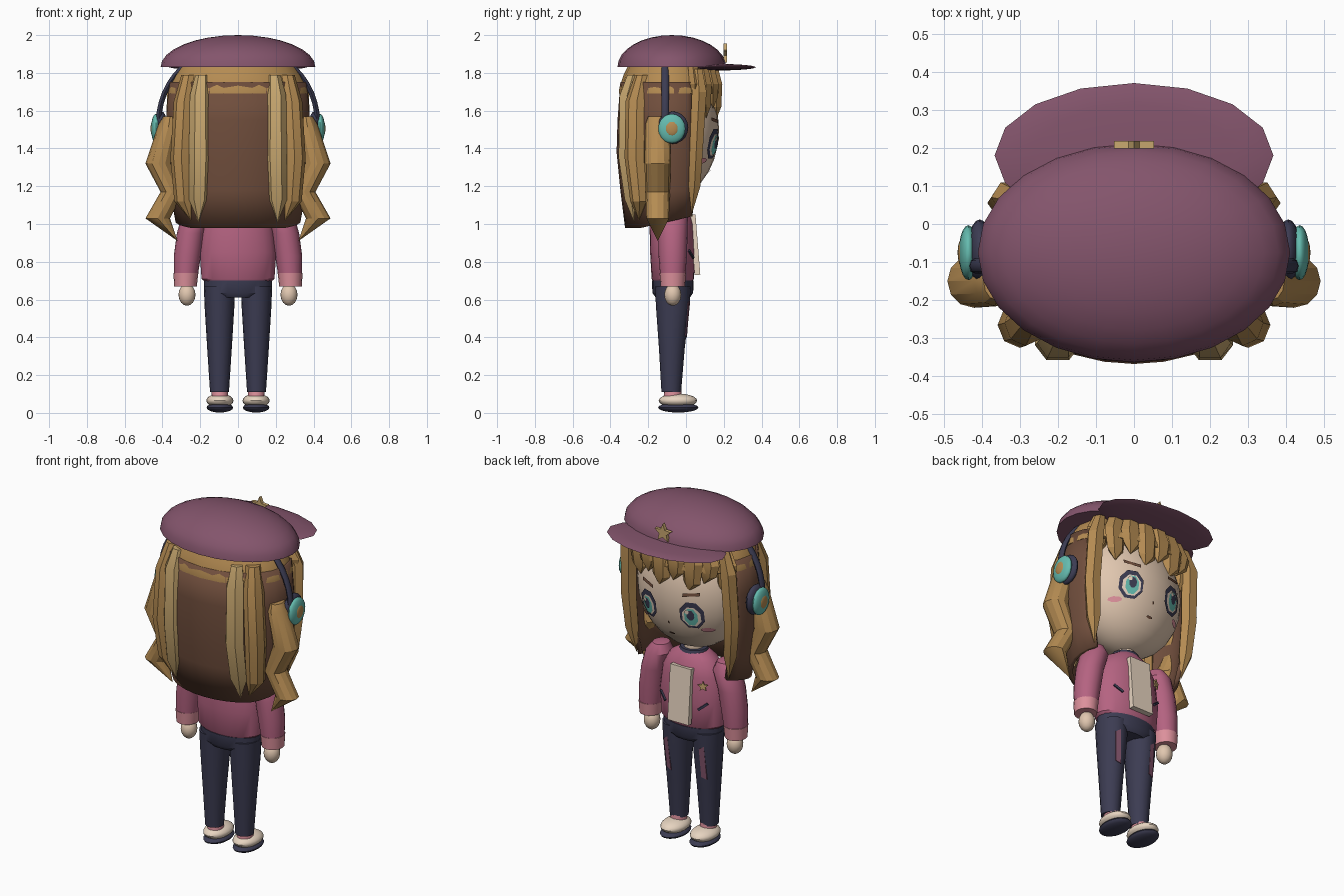
import bpy, bmesh
from math import sin, cos, pi, radians, sqrt

if "Cube" in bpy.data.objects:
    bpy.data.objects.remove(bpy.data.objects["Cube"])


def material(name, r, g, b):
    m = bpy.data.materials.new(name)
    m.use_nodes = True
    m.diffuse_color = (r, g, b, 1)
    m.node_tree.nodes["Principled BSDF"].inputs["Base Color"].default_value = (r, g, b, 1)
    return m


PLUM = material("plum", .23, .09, .15)
HAIR = material("honey hair", .46, .26, .085)
LIGHT = material("light gold", .58, .39, .16)
BROWN = material("brown hair", .16, .075, .045)
PINK = material("jacket pink", .46, .125, .22)
NAVY = material("navy", .045, .045, .085)
SKIN = material("skin", .75, .57, .43)
CREAM = material("cream", .8, .66, .53)
TEAL = material("teal", .13, .5, .43)
ROSE = material("pale rose", .72, .28, .33)


def finish(name, bm, mat, angle=35):
    bmesh.ops.remove_doubles(bm, verts=bm.verts, dist=1e-5)
    bmesh.ops.recalc_face_normals(bm, faces=bm.faces)
    me = bpy.data.meshes.new(name)
    bm.to_mesh(me)
    bm.free()
    me.materials.append(mat)
    for p in me.polygons:
        p.use_smooth = True
    me.set_sharp_from_angle(angle=radians(angle))
    ob = bpy.data.objects.new(name, me)
    bpy.context.collection.objects.link(ob)
    return ob


def loft(name, rings, mat, n=16, angle=35, turn=0.0):
    """Horizontal elliptical rings (x, y, z, rx, ry) joined into a closed body."""
    bm = bmesh.new()
    rows = [[bm.verts.new((x + rx * cos(turn + 2 * pi * i / n), y + ry * sin(turn + 2 * pi * i / n), z))
             for i in range(n)] for x, y, z, rx, ry in rings]
    for a, b in zip(rows, rows[1:]):
        for i in range(n):
            j = (i + 1) % n
            bm.faces.new((a[i], a[j], b[j], b[i]))
    for row, ring in ((rows[0], rings[0]), (rows[-1], rings[-1])):
        if ring[3] > 0:
            bm.faces.new(row)
    return finish(name, bm, mat, angle)


def ball(name, loc, size, mat, n=20, angle=40):
    bm = bmesh.new()
    bmesh.ops.create_uvsphere(bm, u_segments=n, v_segments=n // 2, radius=1)
    bmesh.ops.scale(bm, vec=size, verts=bm.verts)
    bmesh.ops.translate(bm, vec=loc, verts=bm.verts)
    return finish(name, bm, mat, angle)


def plate(name, pts, loc, depth, mat, rot=(0, 0, 0)):
    """Flat outline in x and z, given a depth along y."""
    bm = bmesh.new()
    face = bm.faces.new([bm.verts.new((x, -depth / 2, z)) for x, z in pts])
    out = bmesh.ops.extrude_face_region(bm, geom=[face])["geom"]
    bmesh.ops.translate(bm, vec=(0, depth, 0), verts=[v for v in out if isinstance(v, bmesh.types.BMVert)])
    ob = finish(name, bm, mat)
    ob.location, ob.rotation_euler = loc, rot
    return ob


def star(r):
    return [((r if i % 2 == 0 else r * .45) * sin(i * pi / 5), (r if i % 2 == 0 else r * .45) * cos(i * pi / 5))
            for i in range(10)]


def box(w, h):
    return [(-w, -h), (w, -h), (w, h), (-w, h)]


# Head, with painted features that follow its curve
HX, HY, HZ = .33, .255, .36
ball("head", (0, -.08, 1.5), (HX, HY, HZ), SKIN, 28)


def face_paint(name, cx, cz, pts, lift, mat):
    bm = bmesh.new()

    def on_face(x, z):
        return bm.verts.new((x, -.08 + lift + HY * sqrt(1 - (x / HX) ** 2 - ((z - 1.5) / HZ) ** 2), z))
    mid = on_face(cx, cz)
    ring = [on_face(cx + x, cz + z) for x, z in pts]
    for i, v in enumerate(ring):
        bm.faces.new((mid, v, ring[(i + 1) % len(ring)]))
    ob = finish(name, bm, mat)
    if sum(p.normal.y for p in ob.data.polygons) < 0:
        ob.data.flip_normals()


def oval(w, h, n=8):
    return [(w * cos((i + .5) * 2 * pi / n), h * sin((i + .5) * 2 * pi / n)) for i in range(n)]


for s, side in ((-1, "right"), (1, "left")):
    x = s * .14
    face_paint(side + "_eye_outline", x, 1.425, oval(.068, .085), .006, NAVY)
    face_paint(side + "_eye_white", x, 1.418, oval(.052, .062), .009, CREAM)
    face_paint(side + "_iris", x, 1.418, oval(.037, .055), .012, TEAL)
    face_paint(side + "_pupil", x, 1.43, oval(.021, .032), .015, NAVY)
    face_paint(side + "_eye_shine", x + .017, 1.45, oval(.011, .013), .018, CREAM)
    face_paint(side + "_brow", x, 1.55, [(-.045, -.01 - s * .007), (.045, -.01 + s * .007),
               (.045, .008 + s * .007), (-.045, .008 - s * .007)], .008, BROWN)
    face_paint(side + "_blush", s * .205, 1.335, oval(.032, .015), .006, ROSE)
face_paint("nose", 0, 1.355, oval(.006, .009), .006, BROWN)
face_paint("mouth", 0, 1.28, oval(.02, .007), .006, BROWN)

# Cap with brim and star
loft("cap_dome", [(0, -.075, 1.83 + .17 * sin(i * pi / 16), .41 * cos(i * pi / 16), .288 * cos(i * pi / 16))
                  if i < 8 else (0, -.075, 2, 0, 0) for i in range(9)], PLUM, 24)
ball("cap_brim", (0, .18, 1.83), (.366, .19, .017), PLUM, 16)
plate("cap_star", star(.055), (0, .208, 1.9), .02, LIGHT)

# Hair crown and open back shell
loft("hair_crown", [(0, -.085, 1.69, .375, .27), (0, -.085, 1.72, .372, .268), (0, -.085, 1.79, .335, .245),
                    (0, -.085, 1.84, .3, .22)], HAIR, 20)
bm = bmesh.new()
rows = []
for z, rx, ry in ((1.75, .355, .25), (1.55, .37, .265), (1.38, .372, .27), (1.18, .35, .25), (.98, .32, .225)):
    row = []
    for i in range(21):
        a = radians(150 + 12 * i)
        lift = .09 * max(0, sin(a) * .6 + .4) if z < 1 else 0
        row.append(bm.verts.new((rx * cos(a), -.085 + ry * sin(a), z + lift)))
    rows.append(row)
for a, b in zip(rows, rows[1:]):
    for i in range(20):
        bm.faces.new((a[i], a[i + 1], b[i + 1], b[i]))
shell = finish("back_hair", bm, BROWN)
mod = shell.modifiers.new("thickness", "SOLIDIFY")
mod.thickness, mod.offset = .025, 0

# Fringe tufts round the forehead
for k, deg in enumerate((32, 50, 66, 82, 98, 114, 130, 148)):
    a = radians(deg)
    c, d = cos(a), sin(a)
    tip = 1.56 if k % 2 else 1.61
    loft(f"fringe_{k + 1}", [(.31 * c, -.085 + .23 * d, 1.83, .05, .03), (.35 * c, -.085 + .25 * d, 1.74, .068, .034),
                             (.34 * c, -.085 + .25 * d, tip + .06, .055, .028),
                             (.32 * c + .015, -.085 + .25 * d, tip, 0, 0)], HAIR, 6, 20)

for s, side in ((-1, "right"), (1, "left")):
    # Long locks
    loft(side + "_front_lock", [(s * .29, .06, 1.82, .03, .03), (s * .325, .07, 1.7, .05, .045),
                                (s * .335, .055, 1.4, .05, .04), (s * .32, .045, 1.2, .042, .036),
                                (s * .3, .03, 1.05, 0, 0)], HAIR, 6, 20)
    loft(side + "_inner_back_lock", [(s * .19, -.28, 1.79, .035, .035), (s * .2, -.312, 1.68, .055, .045),
                                     (s * .2, -.318, 1.35, .06, .045), (s * .205, -.29, 1.13, .055, .04),
                                     (s * .21, -.275, 1.01, 0, 0)], LIGHT, 6, 20)
    loft(side + "_outer_back_lock", [(s * .26, -.23, 1.79, .04, .04), (s * .285, -.26, 1.65, .055, .06),
                                     (s * .3, -.265, 1.35, .058, .06), (s * .285, -.245, 1.12, .052, .05),
                                     (s * .25, -.25, 1.02, 0, 0)], HAIR, 8, 20)
    loft(side + "_wavy_lock", [(s * .36, -.15, 1.57, .035, .05), (s * .365, -.15, 1.53, .055, .065),
                               (s * .42, -.15, 1.32, .07, .07), (s * .35, -.15, 1.17, .06, .065),
                               (s * .425, -.15, 1.03, .065, .06), (s * .32, -.15, .91, 0, 0)], HAIR, 12, 25)

    # Headphone cups
    ball(side + "_ear_cushion", (s * .405, -.07, 1.51), (.032, .082, .086), NAVY)
    ball(side + "_ear_cup", (s * .435, -.075, 1.505), (.025, .072, .078), TEAL)
    ball(side + "_ear_disc", (s * .452, -.075, 1.505), (.011, .036, .04), HAIR)

    # Arms
    loft(side + "_sleeve", [(s * .21, -.07, 1.11, 0, 0), (s * .21, -.07, 1.1, .045, .05), (s * .22, -.07, 1.05, .075, .08),
                            (s * .25, -.07, .95, .074, .078), (s * .268, -.07, .83, .072, .075),
                            (s * .276, -.07, .72, .062, .066)], PINK)
    loft(side + "_cuff", [(s * .276, -.07, .74, .066, .07), (s * .278, -.07, .67, .06, .064)], ROSE)
    ball(side + "_hand", (s * .27, -.07, .625), (.045, .045, .058), SKIN, 16)

    # Legs, shoes and thigh patches
    loft(side + "_leg", [(s * .098, -.07, .67, .083, .095), (s * .098, -.07, .55, .078, .088),
                         (s * .098, -.075, .34, .065, .068), (s * .098, -.078, .11, .05, .052)], NAVY)
    loft(side + "_sock", [(s * .096, -.07, .13, .042, .044), (s * .096, -.07, .07, .045, .05)], ROSE)
    ball(side + "_shoe", (s * .096, -.043, .065), (.072, .102, .037), CREAM)
    ball(side + "_sole", (s * .096, -.041, .028), (.07, .107, .026), NAVY)
    plate(side + "_thigh_patch", [(-.02, -.1), (.012, -.09), (.02, .08), (-.01, .1)],
          (s * .115, .006, .5), .008, PLUM, (-.09, 0, -s * .2))
    plate(side + "_pocket", box(.032, .006), (s * .13, .028, .84), .009, NAVY, (0, -s * .65, -s * .47))

# Headband arch
bm = bmesh.new()
hoops = []
for i in range(25):
    a = pi * i / 24
    hoops.append([bm.verts.new(((.42 + .014 * cos(b)) * cos(a), -.11 + .02 * sin(b),
                                1.54 + (.405 + .014 * cos(b)) * sin(a)))
                  for b in [2 * pi * j / 8 for j in range(8)]])
for a, b in zip(hoops, hoops[1:]):
    for j in range(8):
        bm.faces.new((a[j], a[(j + 1) % 8], b[(j + 1) % 8], b[j]))
bm.faces.new(hoops[0])
bm.faces.new(hoops[-1])
finish("headband", bm, NAVY, 60)

# Torso, neck and hips
loft("jacket", [(0, -.07, .69, .17, .1), (0, -.07, .71, .193, .112), (0, -.07, .85, .203, .12),
                (0, -.075, 1.0, .185, .118), (0, -.075, 1.08, .14, .1), (0, -.075, 1.12, .075, .07)], PINK, 24)
loft("collar", [(0, -.075, 1.09, .09, .083), (0, -.075, 1.13, .075, .07)], NAVY, 20)
loft("neck", [(0, -.075, 1.08, .055, .055), (0, -.075, 1.22, .05, .05)], SKIN)
loft("hips", [(0, -.07, .61, .13, .09), (0, -.07, .635, .178, .108), (0, -.07, .7, .18, .11)], NAVY, 20)
plate("shirt_front", box(.068, .16), (0, .048, .89), .03, CREAM, (.08, 0, 0))
plate("chest_badge", star(.03), (-.13, .028, .96), .009, LIGHT, (0, 0, .47))
